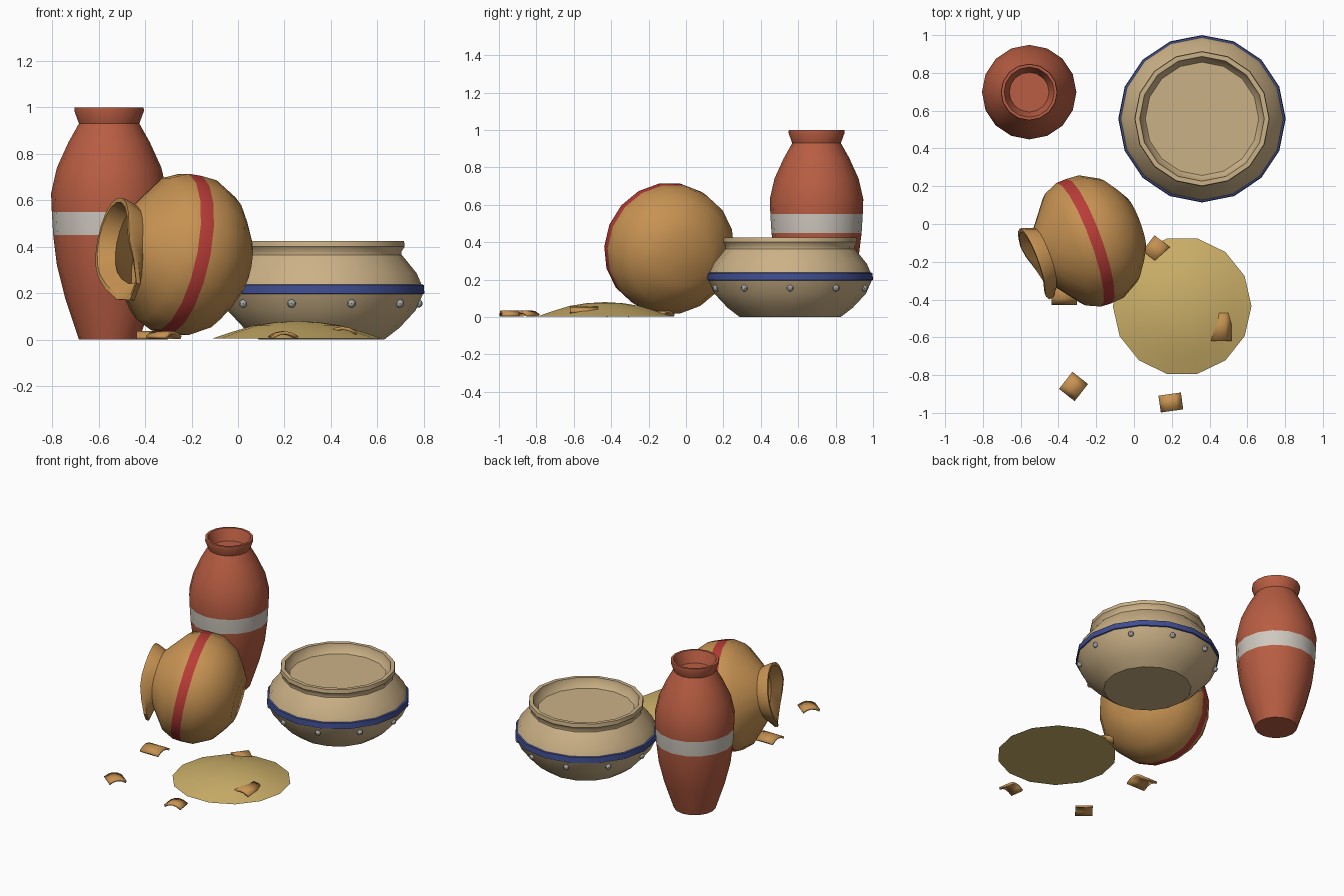
import bpy, bmesh, math
from mathutils import Vector, Matrix

cube = bpy.data.objects.get("Cube")
if cube:
    bpy.data.objects.remove(cube)


def material(name, r, g, b):
    m = bpy.data.materials.new(name)
    m.use_nodes = True
    m.diffuse_color = (r, g, b, 1)
    m.node_tree.nodes["Principled BSDF"].inputs["Base Color"].default_value = (r, g, b, 1)
    return m


TERRACOTTA = material("terracotta", .48, .11, .055)
CHALK = material("chalk white", .62, .58, .52)
STONE = material("pale clay", .60, .44, .24)
BLUE = material("blue paint", .05, .075, .28)
ORANGE = material("orange clay", .57, .29, .085)
RED = material("red paint", .48, .045, .038)
SAND = material("sand", .60, .43, .14)
METAL = material("grey metal", .36, .36, .35)


def finish(bm, name, mats, angle=35):
    bmesh.ops.remove_doubles(bm, verts=bm.verts, dist=1e-5)
    bmesh.ops.recalc_face_normals(bm, faces=bm.faces)
    mesh = bpy.data.meshes.new(name)
    bm.to_mesh(mesh)
    bm.free()
    for m in mats:
        mesh.materials.append(m)
    ob = bpy.data.objects.new(name, mesh)
    bpy.context.collection.objects.link(ob)
    bpy.ops.object.select_all(action='DESELECT')
    ob.select_set(True)
    bpy.context.view_layer.objects.active = ob
    bpy.ops.object.shade_smooth_by_angle(angle=math.radians(angle))
    return ob


def lathe(name, profile, mats, sides=16, painted=(), warp=None):
    """Spin (radius, height) points; painted lists the profile segments in the second colour."""
    bm = bmesh.new()
    rings = []
    for i, (r, z) in enumerate(profile):
        ring = []
        for k in range(sides):
            a = math.tau * k / sides
            rr, zz = warp(i, a, r, z) if warp else (r, z)
            ring.append(bm.verts.new((rr * math.cos(a), rr * math.sin(a), zz)))
        rings.append(ring)
    for i in range(len(rings) - 1):
        for k in range(sides):
            n = (k + 1) % sides
            f = bm.faces.new((rings[i][k], rings[i][n], rings[i + 1][n], rings[i + 1][k]))
            f.material_index = 1 if i in painted else 0
    return finish(bm, name, mats)


# Tall vase with a chalk band
vase = lathe("tall_vase", [
    (0, 0), (.13, 0), (.19, .18), (.225, .32), (.241, .45), (.247, .55), (.25, .63),
    (.225, .74), (.175, .85), (.13, .93), (.15, .985), (.148, 1),
    (.133, 1), (.105, .925), (0, .925)], [TERRACOTTA, CHALK], painted=(4,))
vase.location = (-.555, .698, 0)

# Wide bowl with a blue band
BOWL = Vector((.36, .557, 0))
bowl = lathe("wide_bowl", [
    (0, 0), (.27, 0), (.335, .05), (.405, .125), (.436, .195), (.443, .198), (.44, .235),
    (.43, .238), (.41, .285), (.345, .365), (.345, .38), (.358, .40), (.355, .425),
    (.33, .425), (.325, .395), (.30, .365), (0, .365)], [STONE, BLUE], painted=(4, 5, 6))
bowl.location = BOWL

# Metal studs around the bowl
bm = bmesh.new()
for k in range(10):
    a = math.tau * k / 10
    place = Matrix.Translation((.417 * math.cos(a), .417 * math.sin(a), .155))
    bmesh.ops.create_uvsphere(bm, u_segments=8, v_segments=6, radius=.018, matrix=place)
studs = finish(bm, "bowl_studs", [METAL])
studs.location = BOWL

# Toppled jar with a damaged, drooping lip
NECK, LIP_END = 8, 12


def droop(i, a, r, t):
    if NECK <= i <= LIP_END:
        w = max(0, math.cos(a + math.radians(55))) ** 4
        k = 1 if NECK < i < LIP_END else .45
        return r + .10 * k * w, t - .08 * k * w
    return r, t


jar = lathe("toppled_jar", [
    (0, -.235), (.15, -.235), (.215, -.195), (.29, -.14), (.345, -.04), (.35, .03), (.348, .09),
    (.315, .165), (.165, .285), (.185, .34), (.187, .36), (.168, .36),
    (.145, .285), (.29, .15), (.30, 0), (0, -.18)],
    [ORANGE, RED], sides=18, painted=(5,), warp=droop)
jar.rotation_mode = 'QUATERNION'
jar.rotation_quaternion = Vector((-.92, -.335, .19)).to_track_quat('Z', 'Y')
jar.location = (-.21, -.08, .36)

# Low heap of sand
heap = lathe("sand_heap", [
    (0, .004), (.367, .004), (.28, .033), (.19, .06), (.10, .074), (0, .08)], [SAND], sides=14)
heap.location = (.255, -.435, 0)


# Curved potsherds
def shard(name, x, y, top, width, length, turn):
    bm = bmesh.new()
    bmesh.ops.create_grid(bm, x_segments=4, y_segments=1, size=.5)
    for v in bm.verts:
        v.co.z = -.1 * width * (2 * v.co.x) ** 2 * 1.8
        v.co.x *= width
        v.co.y *= length
    ob = finish(bm, name, [ORANGE])
    ob.location = (x, y, top)
    ob.rotation_euler.z = math.radians(turn)
    thick = ob.modifiers.new("thickness", 'SOLIDIFY')
    thick.thickness = .014
    thick.offset = -1


shard("shard_by_jar", -.37, -.365, .036, .13, .135, 90)
shard("shard_front_left", -.32, -.86, .036, .115, .105, 52)
shard("shard_front", .195, -.945, .036, .12, .09, 8)
shard("shard_heap_edge", .12, -.135, .036, .11, .105, -38)
shard("shard_in_heap", .45, -.545, .056, .13, .15, 0)
